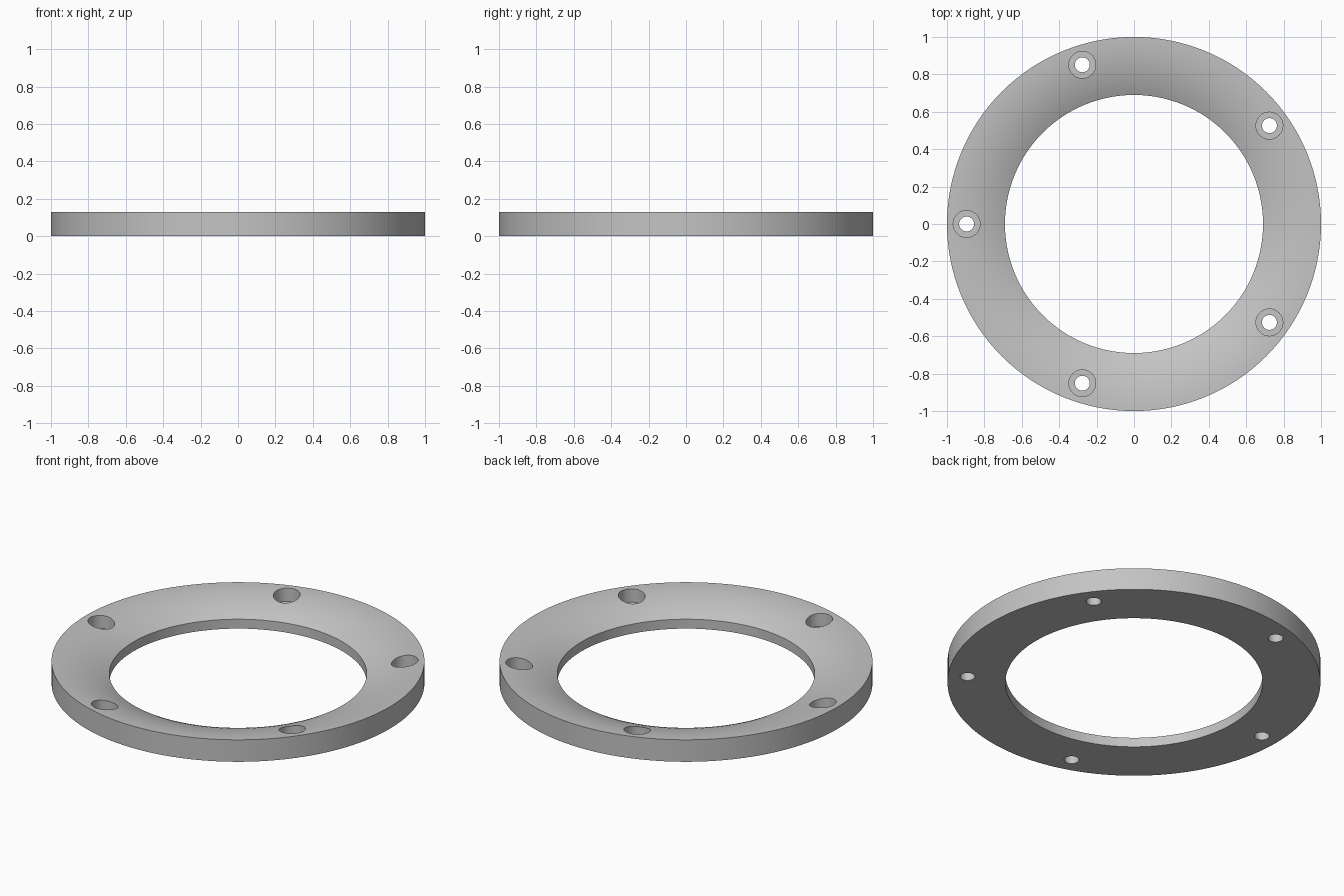
import bpy
import bmesh
from math import sin, cos, asin, radians, pi
from mathutils import Vector

default = bpy.data.objects.get("Cube")
if default:
    bpy.data.objects.remove(default, do_unlink=True)

OUTER, INNER = 1.0, 0.69
HEIGHT = 0.13
ARC = 0.685              # radius of the domed top
BOLT_CIRCLE = 0.895
FLOOR = 0.05             # counterbore floor height

metal = bpy.data.materials.new("light grey")
metal.use_nodes = True
grey = (0.55, 0.55, 0.55, 1)
metal.diffuse_color = grey
metal.node_tree.nodes["Principled BSDF"].inputs["Base Color"].default_value = grey


def lathe(name, profile, segments, location=(0, 0, 0)):
    """Revolve a closed (radius, height) profile around z."""
    bm = bmesh.new()
    verts = [bm.verts.new((r, 0, z)) for r, z in profile]
    edges = [bm.edges.new((v, verts[i - 1])) for i, v in enumerate(verts)]
    bmesh.ops.spin(bm, geom=verts + edges, cent=(0, 0, 0), axis=(0, 0, 1),
                   angle=2 * pi, steps=segments, use_duplicate=False)
    bmesh.ops.remove_doubles(bm, verts=bm.verts, dist=1e-5)
    bmesh.ops.dissolve_degenerate(bm, edges=bm.edges, dist=1e-6)
    loose = [e for e in bm.edges if not e.link_faces]
    bmesh.ops.delete(bm, geom=loose, context="EDGES")
    bmesh.ops.recalc_face_normals(bm, faces=bm.faces)
    mesh = bpy.data.meshes.new(name)
    bm.to_mesh(mesh)
    bm.free()
    mesh.materials.append(metal)
    obj = bpy.data.objects.new(name, mesh)
    obj.location = location
    bpy.context.collection.objects.link(obj)
    return obj


# Ring: flat base, straight walls, top that curves down towards the opening
sweep = asin((OUTER - INNER) / ARC)
steps = 10
dome = []
for i in range(steps + 1):
    a = sweep * i / steps
    dome.append((OUTER - ARC * sin(a), HEIGHT - ARC * (1 - cos(a))))
ring = lathe("flange_ring", [(INNER, 0), (OUTER, 0)] + dome, 128)

# Five counterbored bolt holes
stepped = [(0, -0.1), (0.04, -0.1), (0.04, FLOOR), (0.072, FLOOR),
           (0.072, 0.3), (0, 0.3)]
cutters = []
for k in range(5):
    a = radians(36 + 72 * k)
    spot = Vector((cos(a), sin(a), 0)) * BOLT_CIRCLE
    cutter = lathe("bolt_hole_cutter", stepped, 32, spot)
    cutter.hide_render = True
    cutters.append(cutter)
    cut = ring.modifiers.new("bolt_hole", "BOOLEAN")
    cut.operation = "DIFFERENCE"
    cut.solver = "EXACT"
    cut.object = cutter

bpy.ops.object.select_all(action="DESELECT")
ring.select_set(True)
bpy.context.view_layer.objects.active = ring
for name in [m.name for m in ring.modifiers]:
    bpy.ops.object.modifier_apply(modifier=name)
for cutter in cutters:
    bpy.data.objects.remove(cutter, do_unlink=True)

bpy.ops.object.shade_smooth_by_angle(angle=radians(30))
